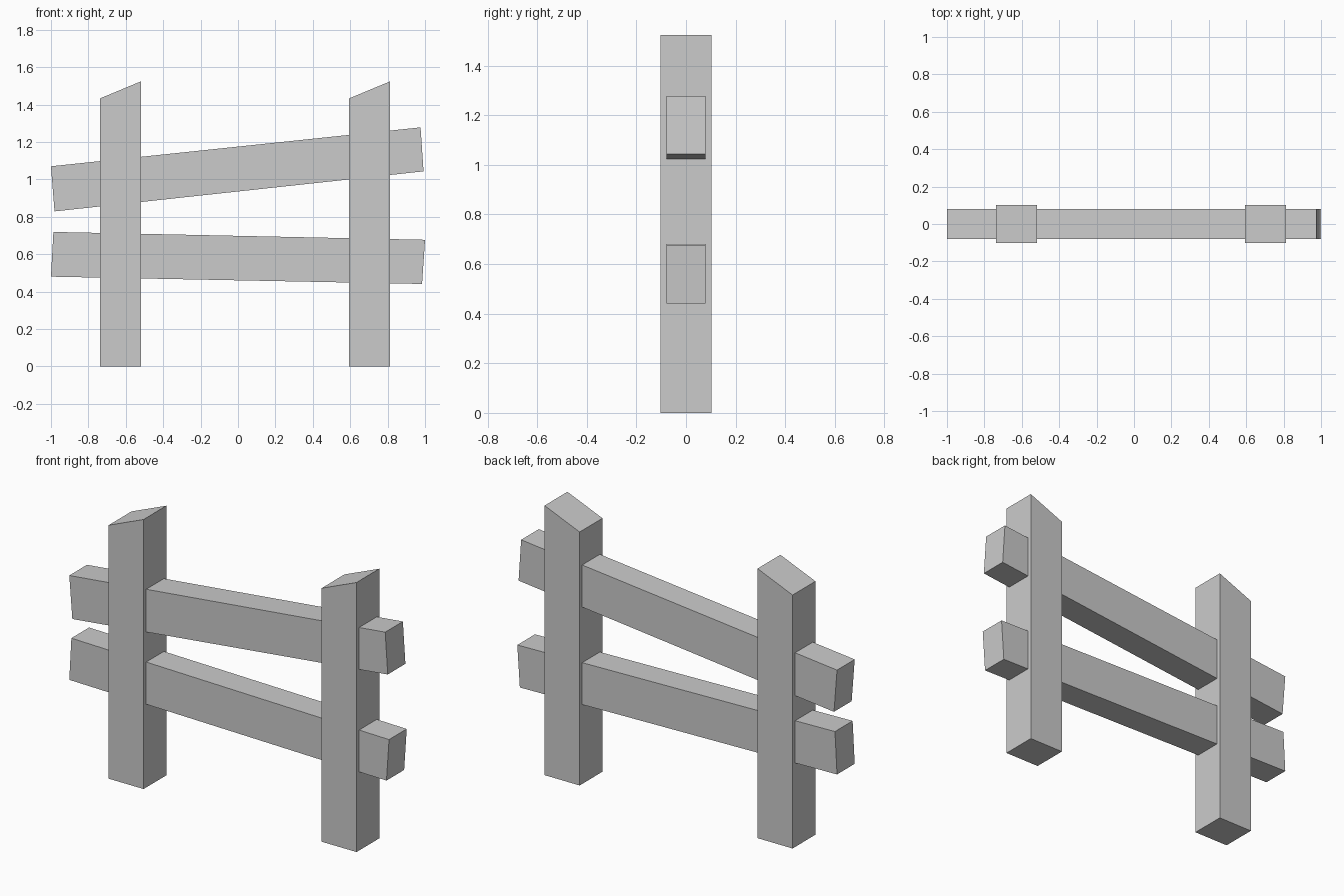
import bpy
import bmesh

if "Cube" in bpy.data.objects:
    bpy.data.objects.remove(bpy.data.objects["Cube"])


def slab(name, profile, half_depth):
    """Extrude an x/z outline along y, centred on y = 0."""
    bm = bmesh.new()
    face = bm.faces.new([bm.verts.new((x, -half_depth, z)) for x, z in profile])
    extruded = bmesh.ops.extrude_face_region(bm, geom=[face])["geom"]
    verts = [g for g in extruded if isinstance(g, bmesh.types.BMVert)]
    bmesh.ops.translate(bm, verts=verts, vec=(0, 2 * half_depth, 0))
    bmesh.ops.recalc_face_normals(bm, faces=bm.faces)
    mesh = bpy.data.meshes.new(name)
    bm.to_mesh(mesh)
    bm.free()
    obj = bpy.data.objects.new(name, mesh)
    bpy.context.collection.objects.link(obj)
    return obj


# Upright posts with slanted tops
POST_WIDTH = 0.219
for name, x in (("left_post", -0.738), ("right_post", 0.594)):
    slab(name, [(x, 0), (x + POST_WIDTH, 0),
                (x + POST_WIDTH, 1.524), (x, 1.433)], 0.102)

# Crooked rails passing through both posts
slab("upper_rail", [(-0.981, 0.829), (0.992, 1.043),
                    (0.976, 1.278), (-1.0, 1.07)], 0.079)
slab("lower_rail", [(-1.0, 0.48), (0.984, 0.441),
                    (1.0, 0.677), (-0.987, 0.719)], 0.079)
